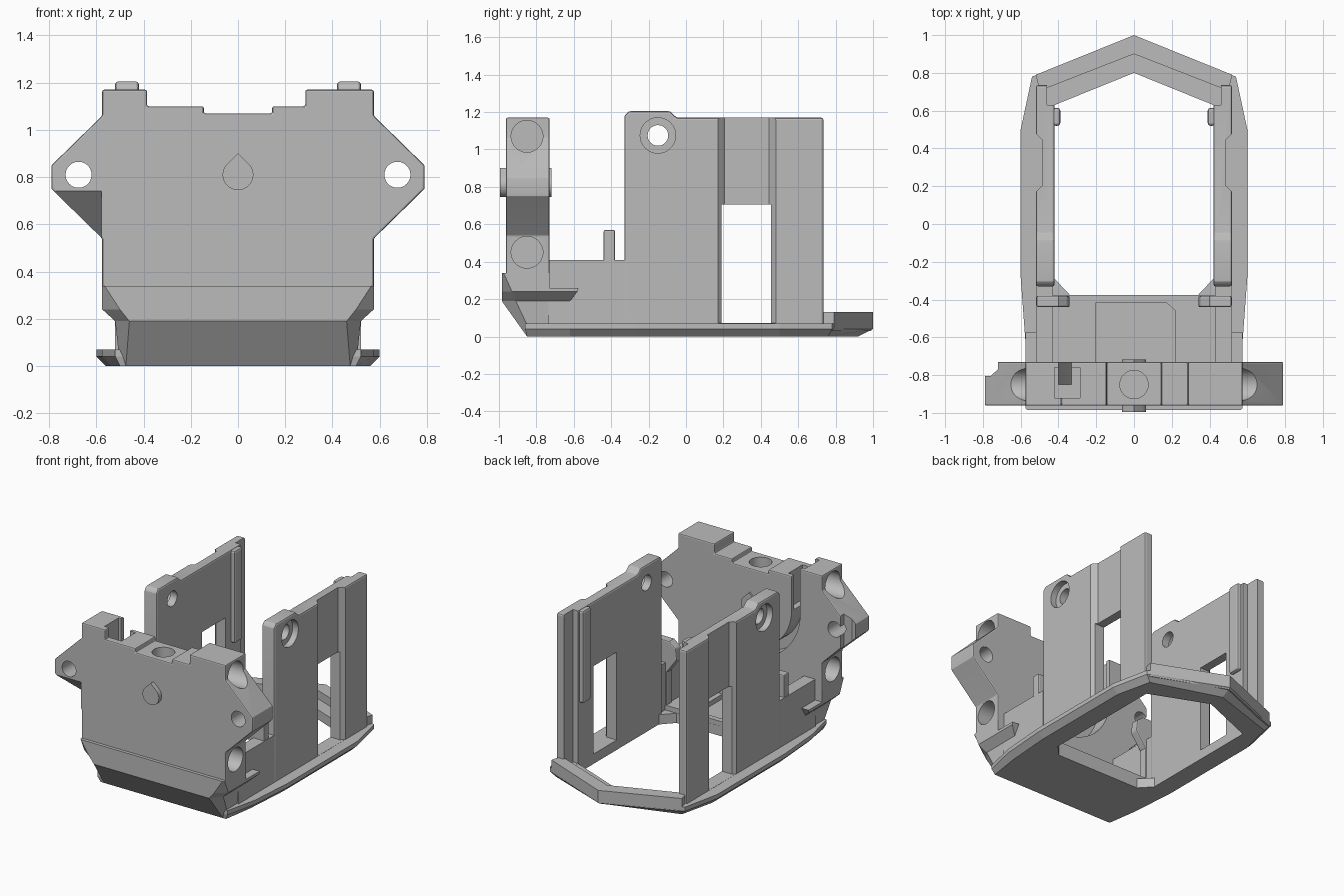
import bpy, bmesh, math

if "Cube" in bpy.data.objects:
    bpy.data.objects.remove(bpy.data.objects["Cube"])

grey = bpy.data.materials.new("grey plastic")
grey.diffuse_color = (0.5, 0.5, 0.5, 1)
grey.use_nodes = True
grey.node_tree.nodes["Principled BSDF"].inputs["Base Color"].default_value = grey.diffuse_color


def loft(name, rings):
    """Closed solid through rings of equal point count."""
    bm = bmesh.new()
    vs = [[bm.verts.new(p) for p in r] for r in rings]
    n = len(vs[0])
    bm.faces.new(vs[0])
    bm.faces.new(vs[-1])
    for a, b in zip(vs, vs[1:]):
        for i in range(n):
            j = (i + 1) % n
            bm.faces.new((a[i], a[j], b[j], b[i]))
    bmesh.ops.recalc_face_normals(bm, faces=bm.faces)
    me = bpy.data.meshes.new(name)
    bm.to_mesh(me)
    bm.free()
    ob = bpy.data.objects.new(name, me)
    bpy.context.collection.objects.link(ob)
    me.materials.append(grey)
    return ob


def prism(name, pts, axis, lo, hi):
    """Extrude a 2D outline along an axis: x uses (y,z), y uses (x,z), z uses (x,y)."""
    k = "xyz".index(axis)
    def put(p, h):
        q = list(p)
        q.insert(k, h)
        return q
    return loft(name, [[put(p, lo) for p in pts], [put(p, hi) for p in pts]])


def box(name, x, y, z):
    x = sorted(x)
    return prism(name, [(x[0], y[0]), (x[1], y[0]), (x[1], y[1]), (x[0], y[1])], "z", *z)


def circle(cx, cy, r, n=40):
    return [(cx + r * math.cos(2 * math.pi * i / n), cy + r * math.sin(2 * math.pi * i / n)) for i in range(n)]


def select(ob):
    bpy.ops.object.select_all(action='DESELECT')
    ob.select_set(True)
    bpy.context.view_layer.objects.active = ob


def apply(ob, m):
    select(ob)
    bpy.ops.object.modifier_apply(modifier=m.name)


def bevel(ob, w):
    m = ob.modifiers.new("edge", 'BEVEL')
    m.width, m.segments, m.limit_method, m.angle_limit = w, 2, 'ANGLE', math.radians(40)
    apply(ob, m)


def combine(ob, others, op='DIFFERENCE'):
    for c in others:
        m = ob.modifiers.new("bool", 'BOOLEAN')
        m.operation, m.object, m.solver = op, c, 'EXACT'
        apply(ob, m)
        bpy.data.objects.remove(c)


def smooth(ob):
    select(ob)
    bpy.ops.object.shade_smooth_by_angle(angle=math.radians(14))


def mirrored(half):
    """Complete a symmetric outline from its +x half (front to back)."""
    return half + [(-x, y) for x, y in reversed(half) if x > 1e-6]


# Base ring with bevelled underside and a large opening
def base_ring(d, z, front):
    half = [(0.52 - d / 2, front), (0.575 - d, -0.62), (0.60 - d, -0.28), (0.60 - d, 0.50),
            (0.54 - d, 0.78 - d / 2), (0, 1.0 - 2 * d)]
    return [(x, y, z) for x, y in mirrored(half)]


base = loft("base", [base_ring(0.04, 0, -0.85), base_ring(0, 0.04, -0.86), base_ring(0, 0.07, -0.86)])
opening = mirrored([(0.34, -0.375), (0.42, -0.29), (0.42, 0.63), (0, 0.80)])
combine(base, [prism("cut", opening, "z", -0.1, 0.3)])

# Thicker floor behind the plate with a shallow rectangular recess
floor = box("floor", (-0.43, 0.43), (-0.74, -0.376), (0.02, 0.105))
combine(floor, [prism("cut", [(-0.20, -0.8), (0.22, -0.8), (0.22, -0.46), (0.17, -0.415), (-0.20, -0.415)],
                      "z", 0.071, 0.3)])

# Raised V-shaped tail bar
def tail_ring(d, z):
    return [(0.52, 0.79 - d / 2, z), (0, 1.0 - d, z), (-0.52, 0.79 - d / 2, z),
            (-0.50, 0.705, z), (0, 0.90, z), (0.50, 0.705, z)]


tail = loft("tail_bar", [tail_ring(0.012, 0.03), tail_ring(0, 0.045), tail_ring(0, 0.13)])

# Front chin, chamfered at the corners and sloping back underneath
def chin_ring(z, a, yc, b, yf):
    return [(-a, -0.73, z), (-a, yc, z), (-b, yf, z), (b, yf, z), (a, yc, z), (a, -0.73, z)]


chin = loft("chin", [chin_ring(0.0, 0.50, -0.82, 0.475, -0.85), chin_ring(0.19, 0.52, -0.91, 0.46, -0.985),
                     chin_ring(0.24, 0.575, -0.93, 0.50, -0.985), chin_ring(0.34, 0.575, -0.975, 0.565, -0.985)])

# Front plate with side ears and a stepped top
ear = [(0.575, 0.30), (0.575, 0.54), (0.79, 0.75), (0.79, 0.85), (0.575, 1.06), (0.575, 1.17)]
top = [(0.285, 1.17), (0.285, 1.10), (0.145, 1.10), (0.145, 1.07), (-0.145, 1.07), (-0.145, 1.10),
       (-0.385, 1.10), (-0.385, 1.17)]
plate = prism("front_plate", ear + top + [(-x, z) for x, z in reversed(ear)], "y", -0.962, -0.73)
bevel(plate, 0.008)
cuts = [prism("cut", circle(0, -0.85, 0.075), "z", 0.92, 1.3)]
for s in (1, -1):
    cuts.append(prism("cut", circle(s * 0.675, 0.81, 0.055), "y", -1.2, -0.5))
    for z in (1.07, 0.45):
        cuts.append(prism("cut", circle(-0.85, z, 0.085), "x", *sorted((s * 0.46, s * 0.9))))
# Pocket in the top and the curved channel running down the back
cuts.append(box("cut", (-0.42, -0.285), (-0.92, -0.76), (0.85, 1.3)))
arc = [math.radians(180 + 85 * i / 16) for i in range(17)]
channel = [(-0.40, 1.3)] + [(0.40 * math.cos(a), 0.85 + 0.40 * math.sin(a)) for a in arc]
channel += [(0.33 * math.cos(a), 0.85 + 0.33 * math.sin(a)) for a in reversed(arc)] + [(-0.33, 1.3)]
cuts.append(prism("cut", channel, "y", -0.85, -0.6))
# Left ear: sloped lower front and trimmed rear corner
cuts.append(prism("cut", [(-0.97, 0.75), (-0.73, 0.50), (-1.2, 0.50), (-1.2, 0.75)], "x", -1, -0.577))
cuts.append(prism("cut", [(-0.72, -0.6), (-0.72, -0.77), (-0.76, -0.805), (-1, -0.805), (-1, -0.6)], "z", 0.5, 1.1))
combine(plate, cuts)
smooth(plate)

# Teardrop pin through the plate
drop = [(0.065 * math.cos(math.radians(a)), 0.81 + 0.065 * math.sin(math.radians(a))) for a in range(135, 406, 10)]
pin = prism("teardrop_pin", drop + [(0, 0.90)], "y", -0.995, -0.718)
smooth(pin)

for s, side in ((1, "right"), (-1, "left")):
    # Tall side panel with window, outer recess and screw hole
    panel = prism(side + "_panel", [(-0.33, 0.02), (-0.33, 1.18), (-0.305, 1.205), (-0.085, 1.205), (-0.05, 1.17),
                                    (0.735, 1.17), (0.735, 0.05)], "x", *sorted((s * 0.42, s * 0.52)))
    bevel(panel, 0.012)
    recess = [(0.52, 0.17), (0.485, 0.205), (0.485, 0.445), (0.52, 0.48), (0.7, 0.48), (0.7, 0.17)]
    combine(panel, [
        box("cut", (s * 0.3, s * 0.7), (0.19, 0.455), (0.071, 0.705)),
        prism("cut", [(s * x, y) for x, y in recess], "z", 0.071, 1.4),
        box("cut", (s * 0.3, s * 0.46), (0.63, 0.9), (0.071, 1.4)),
        prism("cut", circle(-0.15, 1.075, 0.055), "x", *sorted((s * 0.3, s * 0.7))),
        prism("cut", circle(-0.15, 1.075, 0.095), "x", *sorted((s * 0.475, s * 0.7)))])
    smooth(panel)

    # Inner guide rib
    rib = box(side + "_guide_rib", (s * 0.39, s * 0.43), (0.52, 0.615), (0.50, 1.168))
    bevel(rib, 0.015)
    smooth(rib)

    # Low wall joining the panel to the plate
    box(side + "_low_wall", (s * 0.43, s * 0.52), (-0.735, -0.325), (0.02, 0.41))

    # Upright retaining tab
    tab = prism(side + "_tab", [(s * 0.515, 0.05), (s * 0.515, 0.57), (s * 0.40, 0.57), (s * 0.35, 0.53),
                                (s * 0.34, 0.45), (s * 0.42, 0.34), (s * 0.42, 0.05)], "y", -0.44, -0.38)
    bevel(tab, 0.008)

    # Tapered ledge behind the chin corner
    def ledge_ring(x, lo, back):
        return [(s * x, -0.92, 0.26), (s * x, -0.90, lo), (s * x, back, lo), (s * x, -0.575, 0.26)]
    loft(side + "_ledge", [ledge_ring(0.50, 0.19, -0.62), ledge_ring(0.52, 0.19, -0.62),
                           ledge_ring(0.575, 0.24, -0.58)])
